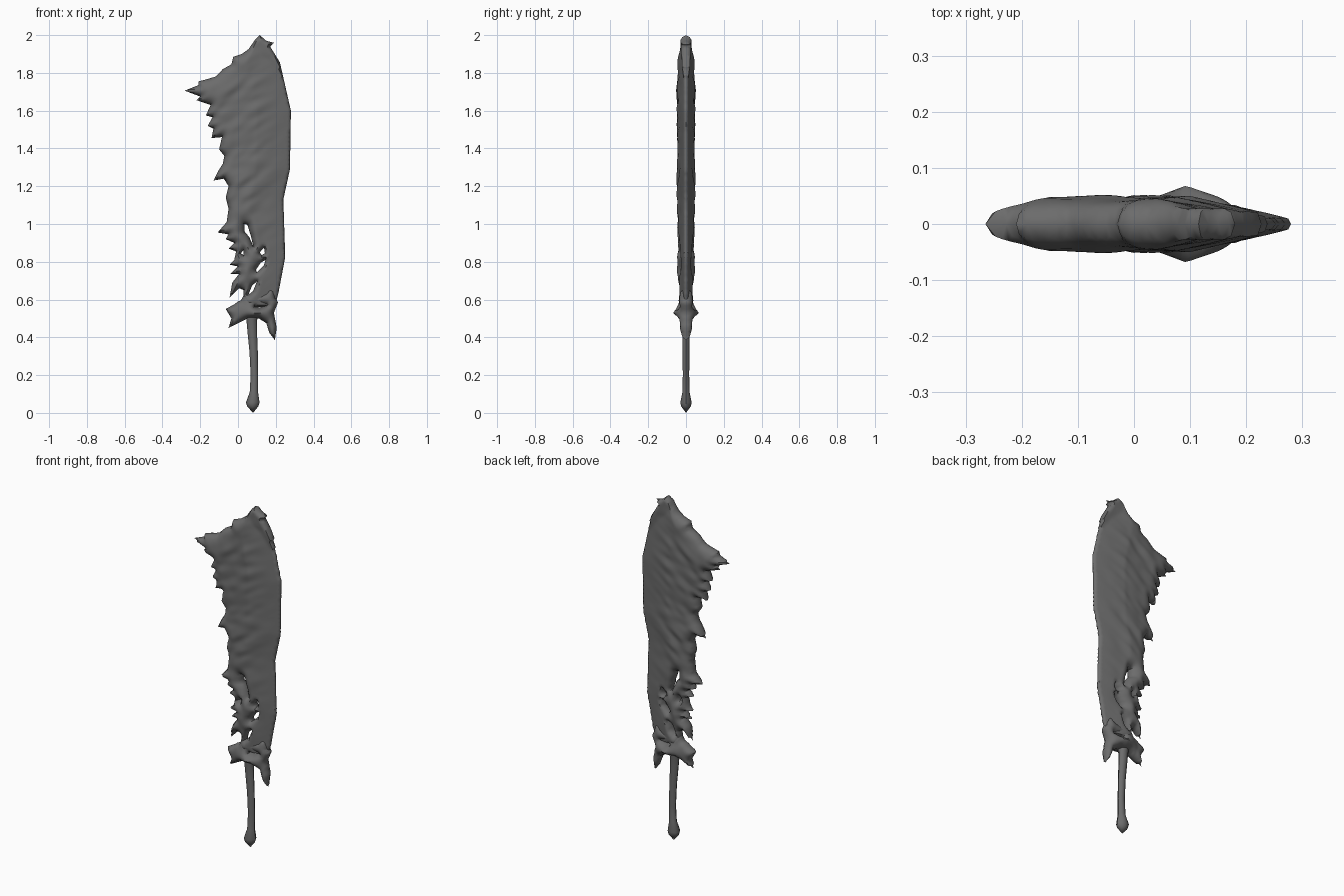
import bpy, bmesh, math
from mathutils import Vector, noise
from mathutils.geometry import delaunay_2d_cdt

if "Cube" in bpy.data.objects:
    bpy.data.objects.remove(bpy.data.objects["Cube"])

# Outlines in the x-z plane
CUTTING_EDGE = [(.195, .56), (.215, .64), (.25, .825), (.24, 1.13), (.275, 1.29),
                (.28, 1.6), (.222, 1.855), (.17, 1.94)]
TOP_EDGE = [(.19, 1.96), (.15, 1.97), (.115, 2.0), (.09, 1.975), (.055, 1.925), (.02, 1.9),
            (-.025, 1.885), (-.035, 1.845), (-.08, 1.82), (-.12, 1.78), (-.17, 1.765),
            (-.21, 1.755), (-.21, 1.735)]
TORN_EDGE = [(-.283, 1.706), (-.2, 1.675), (-.22, 1.655), (-.145, 1.63), (-.17, 1.575),
             (-.135, 1.565), (-.16, 1.52), (-.13, 1.505), (-.14, 1.455), (-.085, 1.46),
             (-.1, 1.395), (-.072, 1.36), (-.08, 1.32), (-.105, 1.28), (-.13, 1.23),
             (-.075, 1.24), (-.05, 1.2), (-.065, 1.14), (-.05, 1.08), (-.06, 1.01),
             (-.108, .955), (-.05, .945), (-.065, .92), (-.02, .9), (-.05, .87),
             (-.01, .855), (-.02, .81), (-.045, .785), (0, .775), (-.04, .735),
             (.005, .735), (-.03, .69), (-.045, .61), (.005, .66), (.03, .65), (.025, .56)]
BLADE_HOLES = [
    [(.035, 1.0), (.05, .995), (.07, .93), (.08, .885), (.06, .93), (.035, .96)],
    [(.115, .85), (.138, .875), (.142, .845), (.125, .835)],
    [(.145, .81), (.137, .78), (.1, .745), (.095, .758), (.12, .795)],
    [(.055, .625), (.08, .645), (.1, .695), (.075, .675)],
    [(.015, .845), (.028, .86), (.03, .835)]]
GUARD = [(.19, .65), (.198, .61), (.212, .585), (.19, .53), (.205, .45), (.195, .385), (.165, .425),
         (.15, .475), (.11, .5), (.05, .5), (.01, .48), (-.05, .45), (-.035, .5),
         (-.065, .55), (-.02, .575), (0, .59), (.015, .595), (.04, .64), (.06, .62),
         (.1, .625), (.15, .64), (.165, .66)]
GUARD_HOLES = [[(.09, .563), (.115, .574), (.15, .57), (.115, .558)]]

DARK = bpy.data.materials.new("dark_iron")
DARK.diffuse_color = (.15, .15, .15, 1)
DARK.use_nodes = True
DARK.node_tree.nodes["Principled BSDF"].inputs["Base Color"].default_value = DARK.diffuse_color


def resample(loop, step=.025):
    out = []
    for a, b in zip(loop, loop[1:] + loop[:1]):
        a, b = Vector(a), Vector(b)
        n = max(1, math.ceil((b - a).length / step))
        out += [a.lerp(b, i / n) for i in range(n)]
    return out


def inside(p, segs):
    odd = False
    for a, b in segs:
        if (a.y > p.y) != (b.y > p.y) and p.x < a.x + (p.y - a.y) * (b.x - a.x) / (b.y - a.y):
            odd = not odd
    return odd


def rim_distance(p, segs):
    best = 9
    for a, b in segs:
        d = b - a
        t = max(0, min(1, (p - a).dot(d) / d.length_squared))
        best = min(best, (a + d * t - p).length)
    return best


def finish(name, bm):
    """Make the object, colour it and shade it smooth."""
    me = bpy.data.meshes.new(name)
    bm.to_mesh(me)
    bm.free()
    me.materials.append(DARK)
    obj = bpy.data.objects.new(name, me)
    bpy.context.collection.objects.link(obj)
    bpy.ops.object.select_all(action='DESELECT')
    obj.select_set(True)
    bpy.context.view_layer.objects.active = obj
    bpy.ops.object.shade_smooth_by_angle(angle=math.radians(50))
    return obj


def swollen_sheet(name, outline, holes, height, step=.012):
    """Fill an outline, swell it by height(point, rim distance), mirror to the back."""
    pts, edges, segs = [], [], []
    for loop in [outline] + holes:
        ring = resample(loop)
        k, n = len(pts), len(ring)
        pts += ring
        edges += [(k + i, k + (i + 1) % n) for i in range(n)]
        segs += [(ring[i], ring[(i + 1) % n]) for i in range(n)]
    x0, x1 = min(p.x for p in pts), max(p.x for p in pts)
    z0, z1 = min(p.y for p in pts), max(p.y for p in pts)
    for j in range(int((z1 - z0) / step) + 1):
        for i in range(int((x1 - x0) / step) + 1):
            p = Vector((x0 + (i + .5 * (j % 2)) * step, z0 + j * step))
            if inside(p, segs) and rim_distance(p, segs) > .0035:
                pts.append(p)
    vs, _, fs, *_ = delaunay_2d_cdt(pts, edges, [], 0, 1e-5)
    bm = bmesh.new()
    bv = []
    for p in vs:
        d = rim_distance(p, segs)
        bv.append(bm.verts.new((p.x, -height(p, d) if d > 1e-4 else 0, p.y)))
    for f in fs:
        if inside(sum((vs[i] for i in f), Vector((0, 0))) / len(f), segs):
            bm.faces.new([bv[i] for i in f])
    bmesh.ops.delete(bm, geom=[v for v in bm.verts if not v.link_faces], context='VERTS')
    bmesh.ops.recalc_face_normals(bm, faces=bm.faces)
    if sum(f.normal.y for f in bm.faces) > 0:
        bmesh.ops.reverse_faces(bm, faces=bm.faces)
    obj = finish(name, bm)
    m = obj.modifiers.new("both_sides", 'MIRROR')
    m.use_axis = (False, True, False)
    m.merge_threshold = 1e-4
    return obj


def rounded(d, width):
    t = min(1, d / width)
    return math.sqrt(t * (2 - t))


def edge_x(z):
    for (xa, za), (xb, zb) in zip(CUTTING_EDGE, CUTTING_EDGE[1:]):
        if z <= zb:
            return xa + (xb - xa) * max(0, (z - za) / (zb - za))
    return CUTTING_EDGE[-1][0]


def blade_height(p, d):
    bevel = max(0, min(1, (edge_x(p.y) - p.x + .01) / .19)) ** .8
    bevel = max(bevel, .55 * min(1, max(0, (p.y - 1.7) / .2)))
    folds = noise.noise(Vector((p.x * 7 - p.y * 4, p.y * 11 - p.x * 7, 0)))
    ripples = noise.noise(Vector((p.x * 12, p.y * 22 - p.x * 10, 5)))
    wrinkle = (.2 * folds + .12 * ripples) * bevel
    return min(.046 * rounded(d, .06), .004 + .042 * bevel) * (1 + wrinkle)


def guard_height(p, d):
    peak = max(0, 1 - math.hypot((p.x - .093) / .09, (p.y - .53) / .06))
    return .036 * rounded(d, .04) + .034 * peak * min(1, d / .015)


# Torn blade with eaten-away holes near its base
swollen_sheet("blade", CUTTING_EDGE + TOP_EDGE + TORN_EDGE, BLADE_HOLES, blade_height)

# Ragged guard with a raised boss
swollen_sheet("guard", GUARD, GUARD_HOLES, guard_height)

# Slightly bent grip with a pointed pommel: z, centre x, half width, half depth
RINGS = [(.54, .075, .034, .032), (.49, .073, .028, .024), (.42, .076, .025, .02),
         (.32, .083, .022, .018), (.2, .087, .02, .017), (.11, .084, .022, .019),
         (.055, .078, .036, .03), (.035, .078, .03, .026)]
SIDES = 8
bm = bmesh.new()
loops = []
for z, cx, rx, ry in RINGS:
    loops.append([bm.verts.new((cx + rx * math.cos(a), ry * math.sin(a), z))
                  for a in (2 * math.pi * i / SIDES for i in range(SIDES))])
for a, b in zip(loops, loops[1:]):
    for i in range(SIDES):
        j = (i + 1) % SIDES
        bm.faces.new((a[i], a[j], b[j], b[i]))
tip = bm.verts.new((.08, 0, 0))
for i in range(SIDES):
    bm.faces.new((loops[-1][i], loops[-1][(i + 1) % SIDES], tip))
bm.faces.new(loops[0])
bmesh.ops.recalc_face_normals(bm, faces=bm.faces)
finish("grip", bm)
